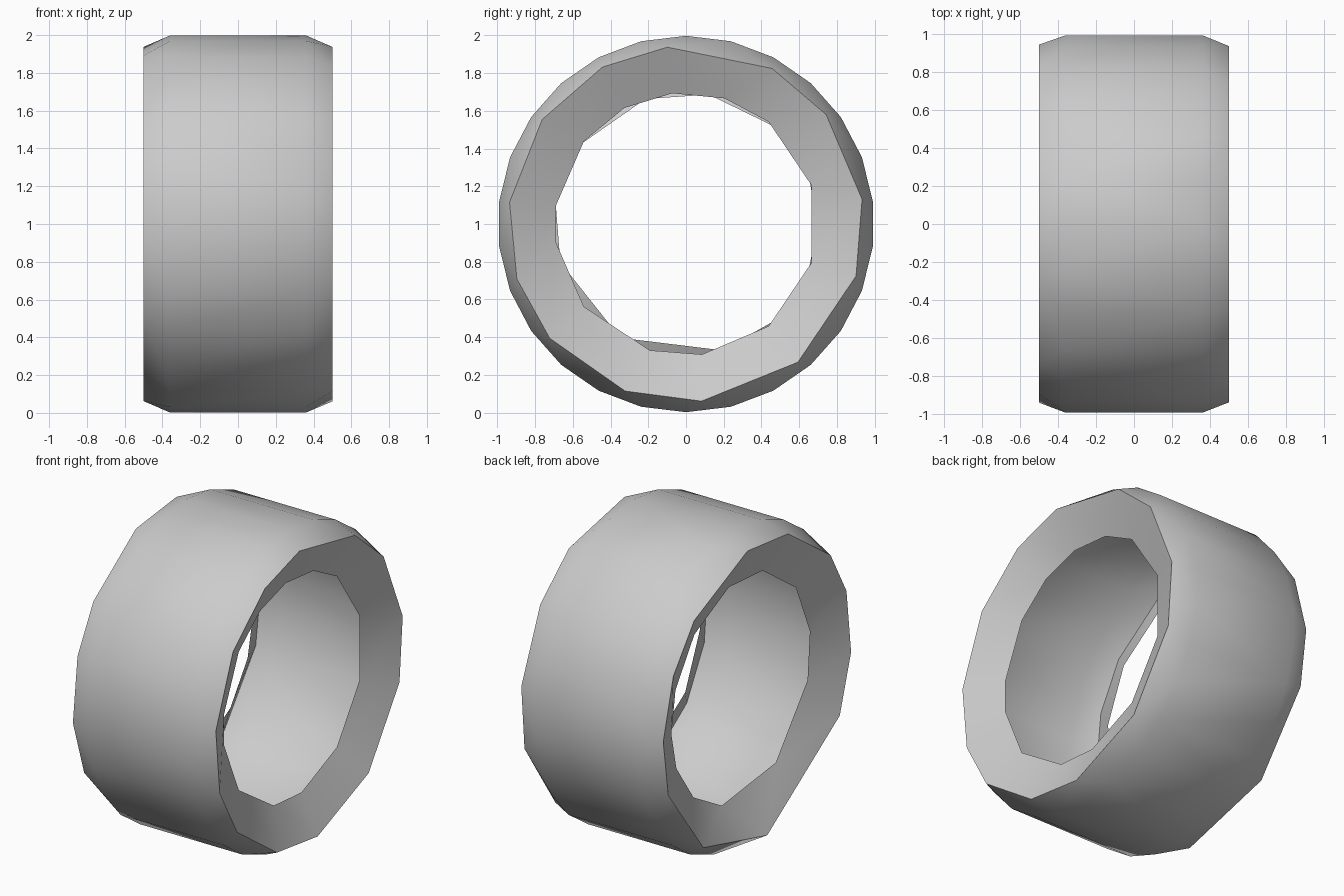
import bpy, bmesh, math

cube = bpy.data.objects.get("Cube")
if cube:
    bpy.data.objects.remove(cube, do_unlink=True)

HALF_WIDTH = 0.5
TREAD_HALF = 0.36
HOLE_HALF = 0.385
TREAD_SIDES = 26
# Irregular rim and hole angles in degrees for each end: side, rim, hole
ENDS = [
    (1, [96, 61, 38, 8, -17, -51, -85, -110, -140, -162, 173, 144, 118],
     [96, 73, 51, 17, -17, -51, -83, -106, -141, -172, 172, 141, 118]),
    (-1, [109, 84, 48, 27, 3, -19, -55, -96, -151, -174, 161, 141],
     [108, 80, 48, 20, -2, -22, -47, -74, -120, -163, 172, 142]),
]

bm = bmesh.new()


def ring(x, radius, angles):
    return [bm.verts.new((x, radius * math.cos(math.radians(a)),
                          1 + radius * math.sin(math.radians(a)))) for a in angles]


# Outer shell: the tread and its faceted shoulders
rims = []
for side, rim_angles, _ in ENDS:
    rims.append(ring(side * HALF_WIDTH, 0.943, rim_angles))
    ring(side * TREAD_HALF, 0.998, [90 + i * 360 / TREAD_SIDES for i in range(TREAD_SIDES)])
bmesh.ops.convex_hull(bm, input=bm.verts[:])
caps = [f for f in bm.faces if abs(f.calc_center_median().x) > HALF_WIDTH - 0.001]
bmesh.ops.delete(bm, geom=caps, context="FACES_ONLY")
loose = [e for e in bm.edges if not e.link_faces]
bmesh.ops.delete(bm, geom=loose, context="EDGES")

# Thin dished side walls running inward to the open holes
for (side, _, hole_angles), rim in zip(ENDS, rims):
    hole = ring(side * HOLE_HALF, 0.697, hole_angles)
    for i in range(len(rim)):
        bm.faces.new((rim[i - 1], rim[i], hole[i], hole[i - 1]))
bmesh.ops.recalc_face_normals(bm, faces=bm.faces[:])

mesh = bpy.data.meshes.new("wheel_ring")
bm.to_mesh(mesh)
bm.free()
wheel_ring = bpy.data.objects.new("wheel_ring", mesh)
bpy.context.collection.objects.link(wheel_ring)

# Plain grey finish
grey = bpy.data.materials.new("light_grey")
grey.use_nodes = True
colour = (0.6, 0.6, 0.6, 1)
grey.diffuse_color = colour
grey.node_tree.nodes["Principled BSDF"].inputs["Base Color"].default_value = colour
mesh.materials.append(grey)

bpy.ops.object.select_all(action="DESELECT")
wheel_ring.select_set(True)
bpy.context.view_layer.objects.active = wheel_ring
bpy.ops.object.shade_smooth_by_angle(angle=math.radians(40))
